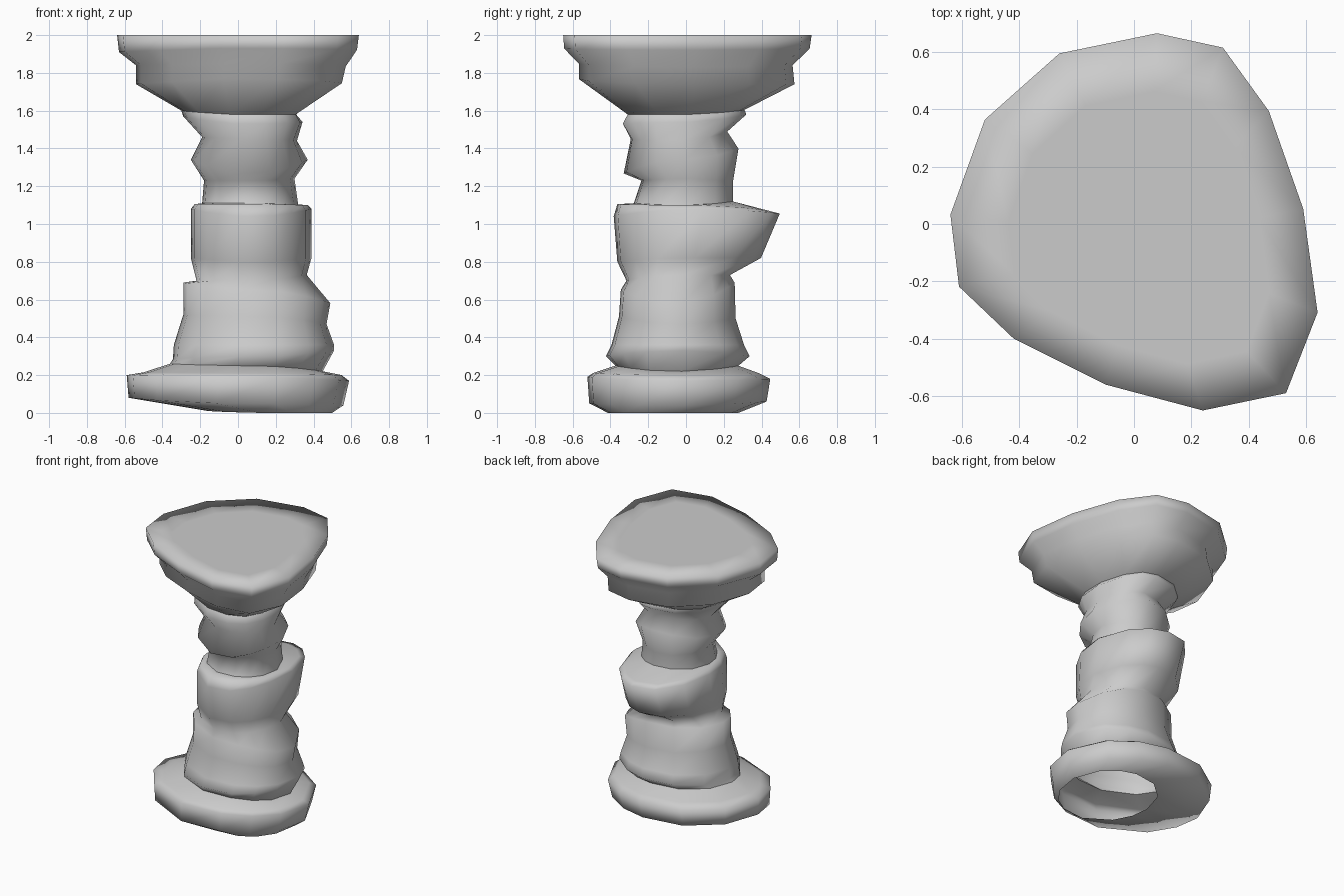
import bpy, math

# irregular 13-sided outline of the top slab
OUTLINE = [(.08, .66), (.31, .61), (.47, .39), (.59, .05), (.64, -.31), (.53, -.59), (.24, -.65),
           (-.10, -.56), (-.42, -.40), (-.61, -.22), (-.64, .03), (-.52, .36), (-.26, .59)]
OUTLINE.reverse()  # counter-clockwise
N = len(OUTLINE)


def ring(row, mix):
    """One cross-section from its left, right, front and back extremes, each a position and a height."""
    xl, zl, xr, zr, yf, zf, yb, zb = row
    pts = []
    for x, y in OUTLINE:
        u, v = x / .64, y / .655
        a = math.atan2(v, u)
        c, s = math.cos(a), math.sin(a)
        u, v = c + (u - c) * mix, s + (v - s) * mix
        z = c * c * (zr if c > 0 else zl) + s * s * (zb if s > 0 else zf)
        pts.append(((xl + xr) / 2 + u * (xr - xl) / 2, (yf + yb) / 2 + v * (yb - yf) / 2, z))
    return pts


def skin(name, rings, cap=False):
    """Loft the rings into a smooth open shell."""
    verts = [p for r in rings for p in r]
    faces = [(k * N + i, k * N + (i + 1) % N, (k + 1) * N + (i + 1) % N, (k + 1) * N + i)
             for k in range(len(rings) - 1) for i in range(N)]
    if cap:
        faces.append(tuple(range(len(verts) - N, len(verts))))
    me = bpy.data.meshes.new(name)
    me.from_pydata(verts, [], faces)
    me.polygons.foreach_set("use_smooth", [True] * len(me.polygons))
    ob = bpy.data.objects.new(name, me)
    bpy.context.collection.objects.link(ob)
    return ob


# left x z, right x z, front y z, back y z
base = [
    (-.16, .01, .50, .00, -.42, .00, .28, .00),
    (-.58, .08, .56, .04, -.52, .05, .43, .06),
    (-.59, .20, .59, .17, -.53, .19, .45, .18),
    (-.50, .215, .55, .20, -.50, .21, .39, .21),
    (-.36, .26, .45, .22, -.38, .25, .28, .25),
]
lower_shaft = [
    base[-1],
    (-.345, .285, .51, .33, -.43, .30, .34, .30),
    (-.34, .36, .51, .36, -.40, .36, .31, .36),
    (-.29, .52, .47, .47, -.36, .51, .265, .50),
    (-.29, .69, .49, .58, -.35, .65, .26, .69),
    (-.22, .70, .365, .73, -.32, .70, .235, .73),
    (-.25, .82, .39, .82, -.37, .80, .40, .82),
    (-.25, 1.08, .39, 1.08, -.39, 1.04, .50, 1.055),
    (-.23, 1.105, .37, 1.10, -.37, 1.105, .44, 1.07),
    (-.19, 1.11, .32, 1.10, -.28, 1.11, .25, 1.12),
]
neck = [
    lower_shaft[-1],
    (-.18, 1.23, .30, 1.24, -.24, 1.23, .25, 1.22),
    (-.25, 1.34, .37, 1.34, -.335, 1.265, .28, 1.40),
    (-.19, 1.46, .315, 1.44, -.30, 1.45, .22, 1.49),
    (-.29, 1.57, .35, 1.54, -.35, 1.53, .32, 1.58),
    (-.30, 1.60, .32, 1.58, -.32, 1.58, .31, 1.605),
]
capital = [
    neck[-1],
    (-.54, 1.74, .55, 1.74, -.57, 1.77, .57, 1.74),
    (-.54, 1.84, .57, 1.83, -.57, 1.85, .56, 1.84),
    (-.63, 1.91, .63, 1.92, -.65, 1.93, .65, 1.93),
    (-.64, 2.0, .64, 2.0, -.655, 2.0, .66, 2.0),
    (-.44, 2.0, .47, 2.0, -.49, 2.0, .46, 2.0),
]

# flared foot with an open underside
skin("base", [ring(r, 0) for r in base])
# stepped shaft with the overhanging lip
skin("lower_shaft", [ring(r, 0) for r in lower_shaft])
# narrow neck, blending toward the slab outline
skin("neck", [ring(r, m) for r, m in zip(neck, (0, 0, 0, .1, .3, .5))])
# flaring capital and flat top slab
skin("capital", [ring(r, m) for r, m in zip(capital, (.5, 1, 1, 1, 1, 1))], cap=True)
